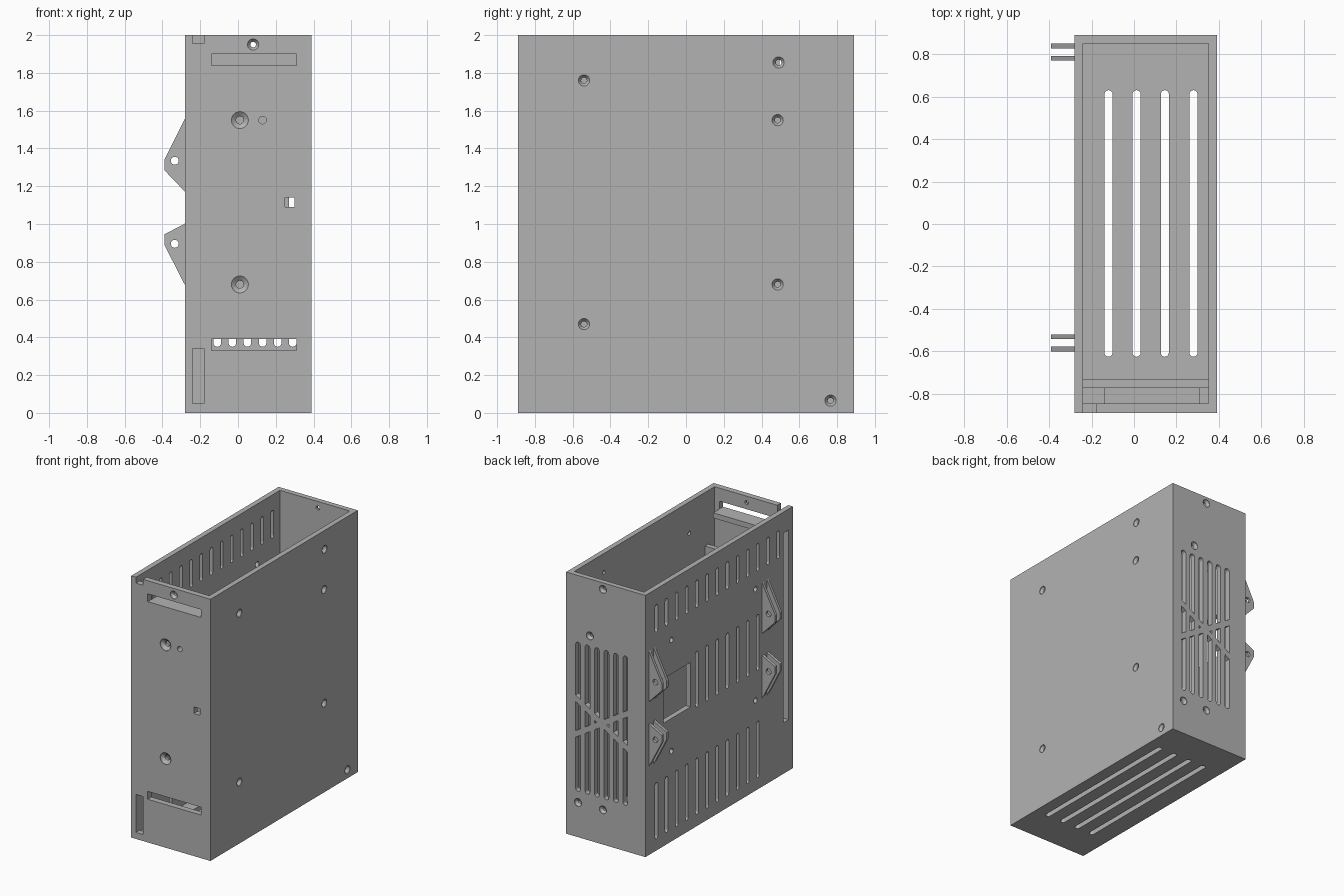
import bpy, bmesh, math
from mathutils import Vector

if "Cube" in bpy.data.objects:
    bpy.data.objects.remove(bpy.data.objects["Cube"])

grey = bpy.data.materials.new("light grey")
grey.diffuse_color = (0.45, 0.45, 0.45, 1)
grey.use_nodes = True
grey.node_tree.nodes["Principled BSDF"].inputs["Base Color"].default_value = grey.diffuse_color


def place(axis, a, b, t):
    """Point (a, b) in the plane across an axis, at position t along it."""
    return Vector({'x': (t, a, b), 'y': (a, t, b), 'z': (a, b, t)}[axis])


def loft(bm, axis, rings):
    """Closed solid through (outline, position) rings."""
    loops = [[bm.verts.new(place(axis, a, b, t)) for a, b in pts] for pts, t in rings]
    n = len(loops[0])
    for lo, hi in zip(loops, loops[1:]):
        for i in range(n):
            bm.faces.new((lo[i], lo[(i + 1) % n], hi[(i + 1) % n], hi[i]))
    bm.faces.new(loops[0])
    bm.faces.new(loops[-1])


def prism(bm, axis, pts, t0, t1):
    loft(bm, axis, [(pts, t0), (pts, t1)])


def rect(a0, a1, b0, b1):
    return [(a0, b0), (a1, b0), (a1, b1), (a0, b1)]


def circle(a, b, r, n=28):
    return [(a + r * math.cos(2 * math.pi * i / n), b + r * math.sin(2 * math.pi * i / n))
            for i in range(n)]


def slit(a, b0, b1, r):
    """Upright outline with round ends."""
    arc = [math.pi * i / 8 for i in range(9)]
    return ([(a + r * math.cos(t), b1 - r + r * math.sin(t)) for t in arc] +
            [(a - r * math.cos(t), b0 + r - r * math.sin(t)) for t in arc])


def countersink(bm, axis, a, b, outer, inner, face, inward):
    """Screw hole: cone at the outer face, then a straight bore."""
    loft(bm, axis, [(circle(a, b, outer), face - 0.01 * inward),
                    (circle(a, b, outer), face + 0.004 * inward),
                    (circle(a, b, inner), face + 0.024 * inward),
                    (circle(a, b, inner), face + 0.06 * inward)])


def finish(bm, name, cutter=False):
    bmesh.ops.recalc_face_normals(bm, faces=bm.faces)
    me = bpy.data.meshes.new(name)
    bm.to_mesh(me)
    bm.free()
    ob = bpy.data.objects.new(name, me)
    bpy.context.collection.objects.link(ob)
    me.materials.append(grey)
    ob.hide_render = ob.hide_viewport = cutter
    return ob


def cut(ob, cutter):
    m = ob.modifiers.new(cutter.name, 'BOOLEAN')
    m.operation, m.solver, m.object = 'DIFFERENCE', 'EXACT', cutter


# open-topped case
bm = bmesh.new()
prism(bm, 'z', rect(-0.28, 0.39, -0.89, 0.89), 0, 2)
case = finish(bm, "case")
bm = bmesh.new()
prism(bm, 'z', rect(-0.24, 0.35, -0.845, 0.85), 0.04, 2.2)
cut(case, finish(bm, "cavity_cutter", True))

bm = bmesh.new()

# front wall: slots, corner notch, small window and screw holes
F0, F1 = -0.92, -0.82
for r in (rect(-0.14, 0.31, 1.84, 1.90), rect(-0.14, 0.31, 0.33, 0.39),
          rect(-0.24, -0.18, 0.05, 0.34), rect(-0.24, -0.18, 1.955, 2.1),
          rect(0.25, 0.30, 1.09, 1.14), circle(0.13, 1.55, 0.02)):
    prism(bm, 'y', r, F0, F1)
for z in (1.55, 0.68):
    countersink(bm, 'y', 0.01, z, 0.045, 0.02, -0.89, 1)
countersink(bm, 'y', 0.08, 1.95, 0.03, 0.015, -0.89, 1)

# back wall: screw holes and fan grille broken by a diagonal cross
for x, z in ((0.08, 1.95), (0.19, 1.565), (0.29, 0.265), (0.08, 0.265)):
    countersink(bm, 'y', x, z, 0.03, 0.015, 0.89, -1)
CX, CZ, SLOPE, HALF = 0.09, 0.92, 0.62, 0.025
for side in (-1, 1):
    for u in (0.04, 0.12, 0.20):
        u0, u1 = u - 0.02, u + 0.02
        arc = [(u + 0.02 * math.cos(math.pi * i / 8), 0.55 + 0.02 * math.sin(math.pi * i / 8))
               for i in range(9)]
        upper = arc + [(u0, SLOPE * u0 + HALF), (u1, SLOPE * u1 + HALF)]
        s = max(u0, HALF / SLOPE)
        h0, h1 = SLOPE * s - HALF, SLOPE * u1 - HALF
        middle = [(s, -h0), (u1, -h1), (u1, h1)] + ([(s, h0)] if h0 > 1e-4 else [])
        for shape in (upper, [(a, -b) for a, b in upper], middle):
            prism(bm, 'y', [(CX + side * a, CZ + b) for a, b in shape], 0.82, 0.92)

# right wall: screw holes
for y, z in ((-0.54, 1.76), (-0.54, 0.47), (0.49, 1.855), (0.485, 1.55),
             (0.485, 0.68), (0.765, 0.065)):
    countersink(bm, 'x', y, z, 0.03, 0.015, 0.39, -1)

# left wall: three rows of vents, window, long slot and small holes
L0, L1 = -0.31, -0.22
STEP = 0.1225
for i in range(13):
    y = 0.757 - STEP * i
    prism(bm, 'x', slit(y, 1.67, 1.88, 0.016), L0, L1)
    if i < 11:
        prism(bm, 'x', slit(y, 0.09, 0.52, 0.016), L0, L1)
    if 4 <= i < 11:
        prism(bm, 'x', slit(y, 0.91, 1.335, 0.016), L0, L1)
prism(bm, 'x', rect(0.345, 0.67, 0.94, 1.28), L0, L1)
prism(bm, 'x', rect(-0.84, -0.775, 0.39, 1.84), L0, L1)
for y in (0.575, -0.44):
    for z in (1.54, 0.69):
        prism(bm, 'x', circle(y, z, 0.02), L0, L1)

# floor: four long vents
for x in (-0.12, 0.012, 0.145, 0.28):
    prism(bm, 'z', slit(x, -0.625, 0.63, 0.019), -0.05, 0.08)
cut(case, finish(bm, "opening_cutter", True))

# inner panel behind the front wall, with a window
bm = bmesh.new()
prism(bm, 'y', rect(-0.245, 0.355, 0.64, 1.59), -0.77, -0.73)
panel = finish(bm, "inner_panel")
bm = bmesh.new()
prism(bm, 'y', rect(0.24, 0.31, 1.08, 1.15), -0.8, -0.7)
cut(panel, finish(bm, "panel_window_cutter", True))

# shelf behind the upper front slot
bm = bmesh.new()
prism(bm, 'z', rect(-0.14, 0.31, -0.85, -0.77), 1.80, 1.84)
finish(bm, "slot_shelf")

# paired hinge lugs on the left wall
LUGS = {"upper": ([(-0.275, 1.57), (-0.39, 1.34), (-0.39, 1.285), (-0.275, 1.165)], 1.335),
        "lower": ([(-0.275, 1.005), (-0.39, 0.945), (-0.39, 0.89), (-0.275, 0.665)], 0.895)}
for level, (outline, hole_z) in LUGS.items():
    bm = bmesh.new()
    for y in (0.838, 0.78, -0.53, -0.588):
        prism(bm, 'y', outline, y - 0.011, y + 0.011)
    lug = finish(bm, level + "_lugs")
    bm = bmesh.new()
    prism(bm, 'y', circle(-0.335, hole_z, 0.021), -1, 1)
    cut(lug, finish(bm, level + "_pin_cutter", True))
